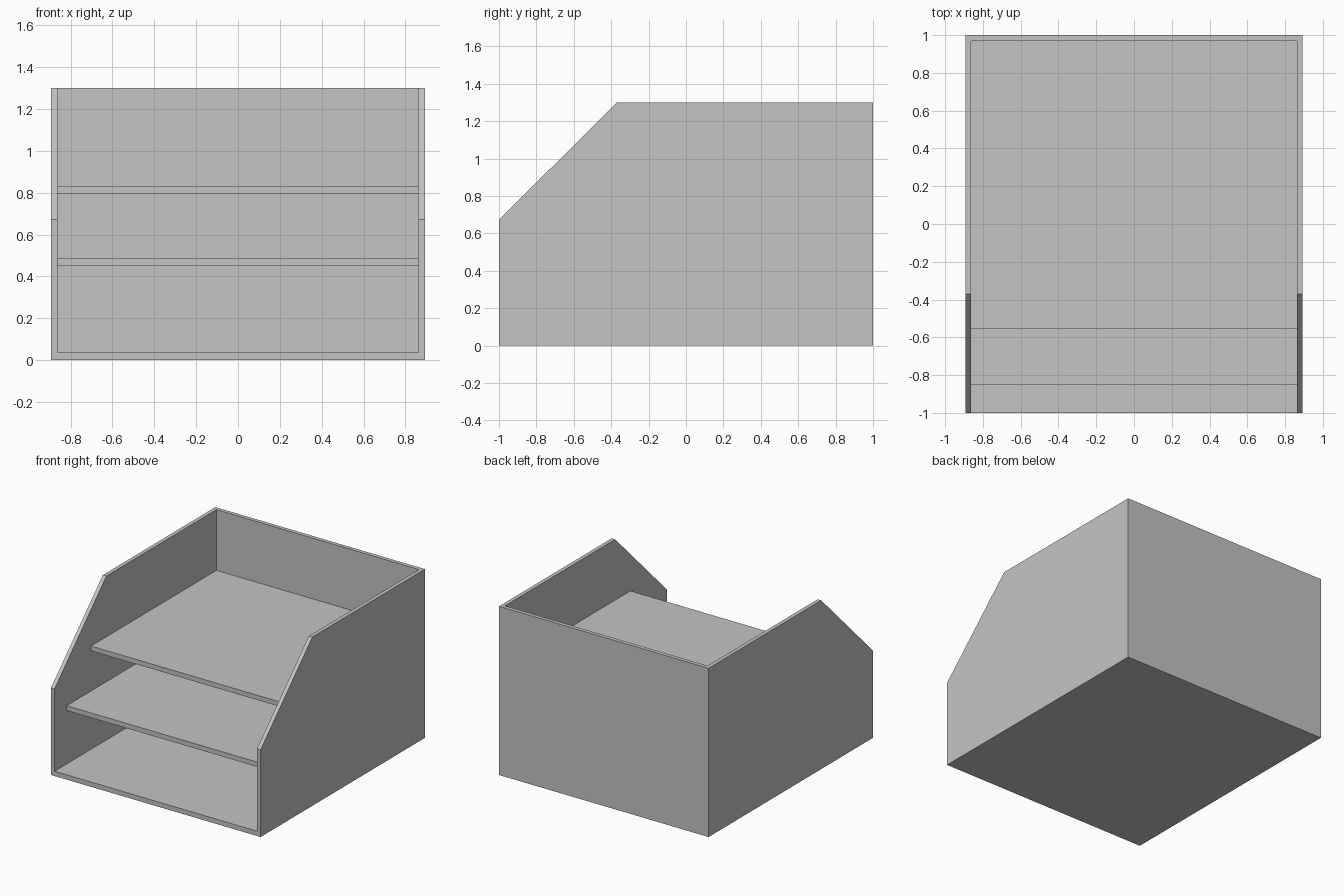
import bpy
import bmesh

cube = bpy.data.objects.get("Cube")
if cube:
    bpy.data.objects.remove(cube, do_unlink=True)

HALF_W, HALF_D, HEIGHT = 0.893, 1.0, 1.30
WALL, BOARD = 0.03, 0.037
INNER_W = HALF_W - WALL
INNER_BACK = HALF_D - WALL

# Single plain grey
grey = bpy.data.materials.new("plain_grey")
grey.use_nodes = True
colour = (0.55, 0.55, 0.55, 1)
grey.diffuse_color = colour
grey.node_tree.nodes["Principled BSDF"].inputs["Base Color"].default_value = colour


def extrude_profile(name, profile, half_width):
    """Extrude a (y, z) side profile across x, centred."""
    bm = bmesh.new()
    face = bm.faces.new([bm.verts.new((-half_width, y, z)) for y, z in profile])
    new = bmesh.ops.extrude_face_region(bm, geom=[face])["geom"]
    verts = [v for v in new if isinstance(v, bmesh.types.BMVert)]
    bmesh.ops.translate(bm, verts=verts, vec=(2 * half_width, 0, 0))
    bmesh.ops.recalc_face_normals(bm, faces=bm.faces)
    mesh = bpy.data.meshes.new(name)
    bm.to_mesh(mesh)
    bm.free()
    mesh.materials.append(grey)
    obj = bpy.data.objects.new(name, mesh)
    bpy.context.collection.objects.link(obj)
    return obj


def rectangle(y0, y1, z0, z1):
    return [(y0, z0), (y1, z0), (y1, z1), (y0, z1)]


# Casing: sloped side profile, hollowed from the front and top
casing = extrude_profile("casing", [
    (-HALF_D, 0), (HALF_D, 0), (HALF_D, HEIGHT), (-0.37, HEIGHT), (-HALF_D, 0.673),
], HALF_W)
cutter = extrude_profile("cavity_cutter",
                         rectangle(-1.5, INNER_BACK, BOARD, 2), INNER_W)
cutter.hide_render = True
cut = casing.modifiers.new("hollow", 'BOOLEAN')
cut.operation = 'DIFFERENCE'
cut.solver = 'EXACT'
cut.object = cutter
bpy.context.view_layer.objects.active = casing
bpy.ops.object.modifier_apply(modifier=cut.name)
bpy.data.objects.remove(cutter, do_unlink=True)

# Shelves, each set further back than the one below
for name, front, base in (("lower_shelf", -0.853, 0.449), ("upper_shelf", -0.556, 0.795)):
    extrude_profile(name, rectangle(front, INNER_BACK, base, base + BOARD), INNER_W)
